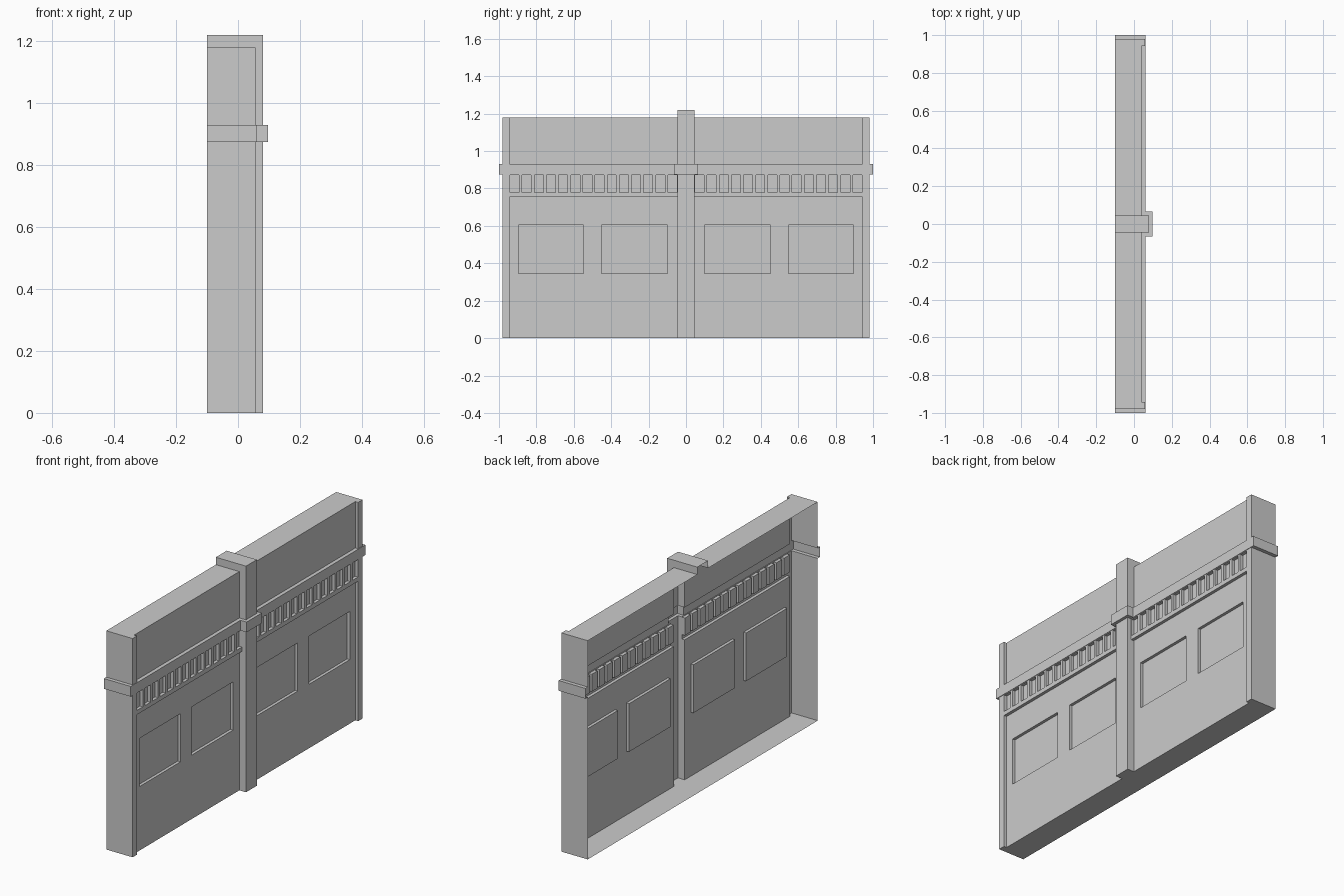
import bpy, bmesh
from mathutils import Vector

if "Cube" in bpy.data.objects:
    bpy.data.objects.remove(bpy.data.objects["Cube"])

BACK = -0.1          # open rear plane of the shell
HALF = 0.98          # half length of the wall

# Rectangles of relief, later ones override earlier ones:
# (part, y0, y1, z0, z1, x depth), mirrored over y = 0
rects = []


def add(part, y0, y1, z0, z1, x):
    rects.append((part, y0, y1, z0, z1, x))
    rects.append((part, -y1, -y0, z0, z1, x))


# wall panels and corner posts
add("wall_panel", 0, HALF, 0, 1.18, 0.04)
add("corner_post", 0.943, HALF, 0, 1.18, 0.057)

# recessed window panels
for y0, y1 in ((0.098, 0.452), (0.547, 0.896)):
    add("recessed_panel", y0, y1, 0.345, 0.605, 0.024)

# slotted frieze under the belt
add("frieze", 0, 0.943, 0.755, 0.875, 0.057)
for i in range(14):
    y = 0.048 + i * 0.065
    add("frieze", y, y + 0.048, 0.778, 0.872, 0.04)

# belt course wrapping the ends, centre pilaster and its collar
add("belt_course", 0, 1.0, 0.875, 0.93, 0.06)
add("centre_pilaster", 0, 0.046, 0, 1.22, 0.08)
add("pilaster_collar", 0, 0.065, 0.875, 0.93, 0.097)

ys = sorted({round(v, 4) for r in rects for v in r[1:3]})
zs = sorted({round(v, 4) for r in rects for v in r[3:5]})


def cell(i, j):
    """Part and depth of a grid cell, or None outside the outline."""
    if not (0 <= i < len(ys) - 1 and 0 <= j < len(zs) - 1):
        return None
    y, z = (ys[i] + ys[i + 1]) / 2, (zs[j] + zs[j + 1]) / 2
    for part, y0, y1, z0, z1, x in reversed(rects):
        if y0 < y < y1 and z0 < z < z1:
            return part, x
    return None


meshes = {}


def quad(part, pts, normal):
    bm = meshes.setdefault(part, bmesh.new())
    f = bm.faces.new([bm.verts.new(p) for p in pts])
    f.normal_update()
    if f.normal.dot(Vector(normal)) < 0:
        f.normal_flip()


# front faces plus the step walls from each cell down to its lower neighbours
for i in range(len(ys) - 1):
    for j in range(len(zs) - 1):
        c = cell(i, j)
        if c is None:
            continue
        part, x = c
        y0, y1, z0, z1 = ys[i], ys[i + 1], zs[j], zs[j + 1]
        quad(part, [(x, y0, z0), (x, y1, z0), (x, y1, z1), (x, y0, z1)], (1, 0, 0))
        for di, dj, a, b in ((-1, 0, (y0, z0), (y0, z1)), (1, 0, (y1, z0), (y1, z1)),
                             (0, -1, (y0, z0), (y1, z0)), (0, 1, (y0, z1), (y1, z1))):
            n = cell(i + di, j + dj)
            low = BACK if n is None else n[1]
            if low < x - 1e-5:
                quad(part, [(low, *a), (low, *b), (x, *b), (x, *a)], (0, di, dj))

# one flat-shaded object per part, with the grid merged into large faces
for part, bm in meshes.items():
    bmesh.ops.remove_doubles(bm, verts=bm.verts, dist=1e-5)
    bmesh.ops.dissolve_limit(bm, angle_limit=0.01, verts=bm.verts, edges=bm.edges)
    bmesh.ops.triangulate(bm, faces=[f for f in bm.faces if len(f.verts) > 4])
    me = bpy.data.meshes.new(part)
    bm.to_mesh(me)
    bm.free()
    bpy.context.collection.objects.link(bpy.data.objects.new(part, me))
